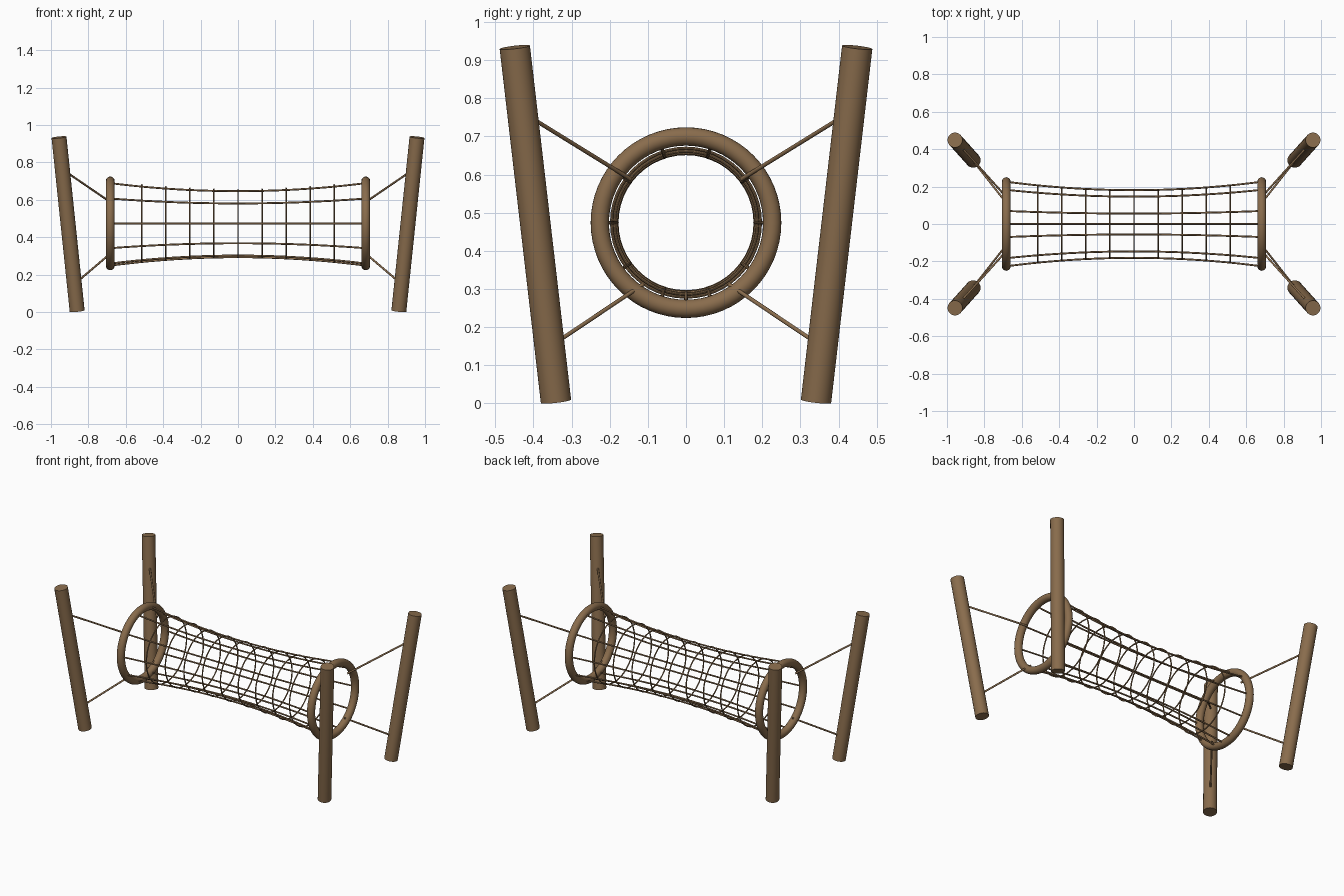
import bpy, math
from mathutils import Vector

if "Cube" in bpy.data.objects:
    bpy.data.objects.remove(bpy.data.objects["Cube"])

wood = bpy.data.materials.new("brown wood and rope")
wood.diffuse_color = (0.25, 0.15, 0.073, 1)
wood.use_nodes = True
wood.node_tree.nodes["Principled BSDF"].inputs["Base Color"].default_value = wood.diffuse_color

RING_X, RING_Z = 0.683, 0.474
RING_R, TUBE_R = 0.226, 0.024
WAIST_R = 0.181


def finish(ob, name):
    ob.name = name
    ob.data.materials.append(wood)
    bpy.ops.object.shade_smooth_by_angle(angle=math.radians(40))


def rod(name, a, b, radius, sides):
    a, b = Vector(a), Vector(b)
    d = b - a
    bpy.ops.mesh.primitive_cylinder_add(vertices=sides, radius=radius, depth=d.length,
                                        location=(a + b) / 2)
    ob = bpy.context.object
    ob.rotation_euler = d.to_track_quat('Z', 'Y').to_euler()
    finish(ob, name)


def hoop(name, x, major, minor, segs, sides):
    bpy.ops.mesh.primitive_torus_add(major_radius=major, minor_radius=minor,
                                     major_segments=segs, minor_segments=sides,
                                     location=(x, 0, RING_Z), rotation=(0, math.pi / 2, 0))
    finish(bpy.context.object, name)


def net_radius(x):
    return WAIST_R + (RING_R - WAIST_R) * (x / RING_X) ** 2


# leaning posts and the stays that hold the end rings
for sx in (-1, 1):
    for sy in (-1, 1):
        tag = ("left" if sx < 0 else "right") + ("_front" if sy < 0 else "_back")
        rod("post_" + tag, (sx * 0.86, sy * 0.341, 0.0055), (sx * 0.957, sy * 0.449, 0.934), 0.04, 32)
        rod("upper_stay_" + tag, (sx * 0.683, sy * 0.145, 0.588), (sx * 0.938, sy * 0.427, 0.762), 0.0055, 10)
        rod("lower_stay_" + tag, (sx * 0.683, sy * 0.113, 0.312), (sx * 0.876, sy * 0.358, 0.148), 0.0055, 10)

# end rings
for sx, side in ((-1, "left"), (1, "right")):
    hoop("end_ring_" + side, sx * RING_X, RING_R, TUBE_R, 64, 20)

# net hoops following the waisted tunnel
for i in range(-4, 5):
    x = i * 0.1285
    hoop(f"net_hoop_{i + 5}", x, net_radius(x), 0.004, 48, 8)

# lengthwise ropes: ten evenly spaced plus one along the bottom
curve = bpy.data.curves.new("net_ropes", 'CURVE')
curve.dimensions = '3D'
curve.bevel_depth = 0.005
curve.bevel_resolution = 2
curve.use_fill_caps = True
for deg in [36 * k for k in range(10)] + [270]:
    a = math.radians(deg)
    sp = curve.splines.new('POLY')
    sp.points.add(20)
    for j, p in enumerate(sp.points):
        x = RING_X * (j / 10 - 1)
        r = net_radius(x)
        p.co = (x, r * math.cos(a), RING_Z + r * math.sin(a), 1)
    sp.use_smooth = True
ropes = bpy.data.objects.new("net_ropes", curve)
curve.materials.append(wood)
bpy.context.collection.objects.link(ropes)
